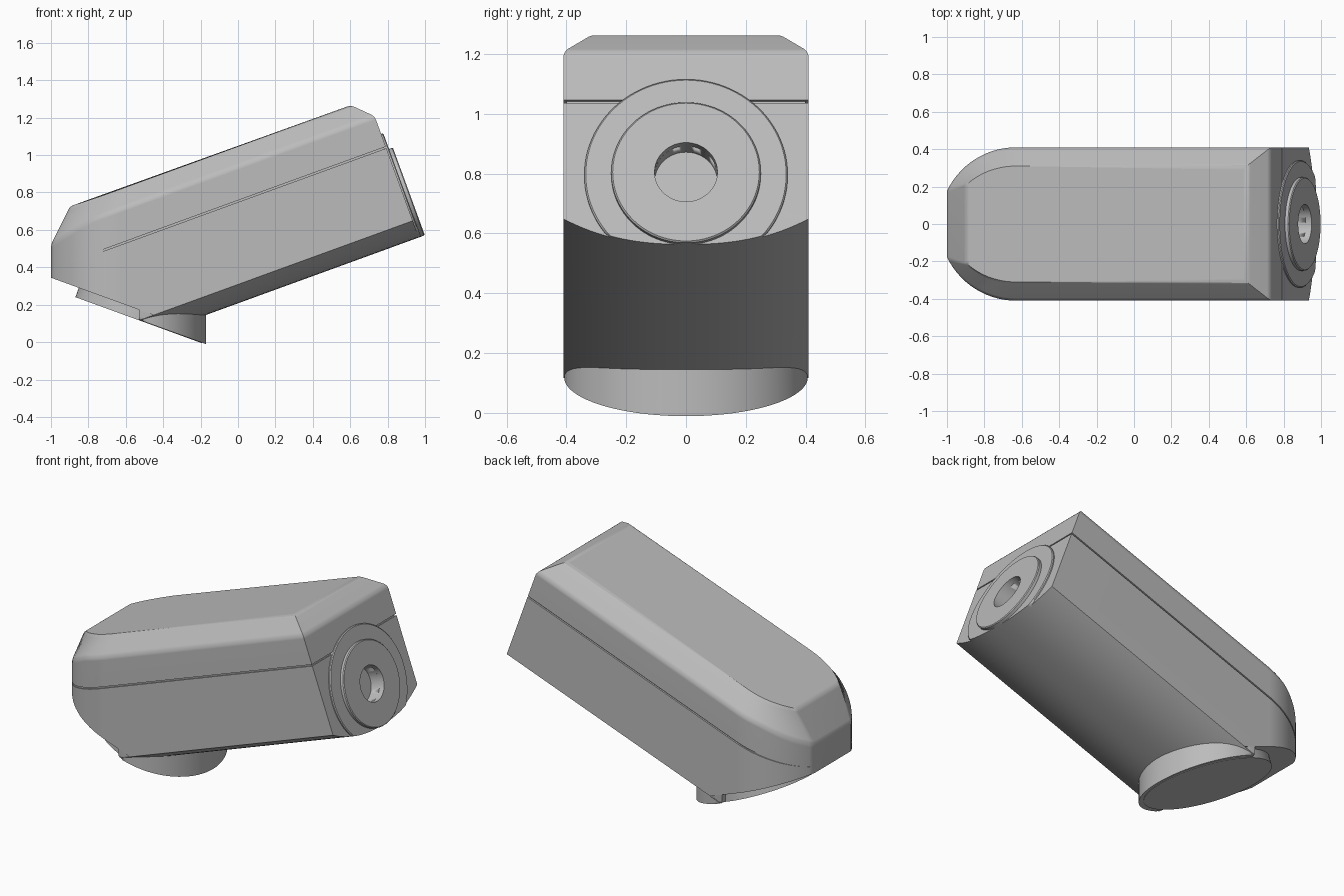
import bpy, bmesh, math
from mathutils import Vector

old = bpy.data.objects.get("Cube")
if old:
    bpy.data.objects.remove(old)

S, C = math.sin(math.radians(20)), math.cos(math.radians(20))
DOWN = Vector((-S, 0, -C))          # direction the lens looks
LENS = Vector((-0.53, 0, 0.12))     # lens centre

grey = bpy.data.materials.new("grey plastic")
grey.use_nodes = True
grey.diffuse_color = (0.5, 0.5, 0.5, 1)
grey.node_tree.nodes["Principled BSDF"].inputs["Base Color"].default_value = (0.5, 0.5, 0.5, 1)


def tilted(u, y, w):
    """Point given along and across the tilted housing."""
    return Vector((u * C - w * S, y, u * S + w * C))


def upright(x, y, w):
    """Point at a plain x, raised to height w of the tilted housing."""
    return Vector((x, y, (w + x * S) / C))


def finish(bm, name, angle=35):
    bmesh.ops.recalc_face_normals(bm, faces=bm.faces)
    mesh = bpy.data.meshes.new(name)
    bm.to_mesh(mesh)
    bm.free()
    mesh.materials.append(grey)
    obj = bpy.data.objects.new(name, mesh)
    bpy.context.collection.objects.link(obj)
    bpy.context.view_layer.objects.active = obj
    for other in bpy.context.selected_objects:
        other.select_set(False)
    obj.select_set(True)
    bpy.ops.object.shade_smooth_by_angle(angle=math.radians(angle))
    return obj


def loft(bm, loops, closed=False):
    """Skin rings of points; cap both ends, or join last to first."""
    rings = [[bm.verts.new(p) for p in loop] for loop in loops]
    pairs = list(zip(rings, rings[1:]))
    if closed:
        pairs.append((rings[-1], rings[0]))
    else:
        bm.faces.new(rings[0])
        bm.faces.new(rings[-1])
    for a, b in pairs:
        for i in range(len(a)):
            j = (i + 1) % len(a)
            bm.faces.new((a[i], a[j], b[j], b[i]))
    return rings


def cut_below(bm, point):
    """Trim away everything past the slanted lens plane and close the cut."""
    geom = bm.verts[:] + bm.edges[:] + bm.faces[:]
    bmesh.ops.bisect_plane(bm, geom=geom, plane_co=point, plane_no=DOWN, clear_outer=True)
    bmesh.ops.holes_fill(bm, edges=[e for e in bm.edges if e.is_boundary], sides=0)


def soften(bm, edges, width):
    bmesh.ops.bevel(bm, geom=edges, offset=width, segments=3, profile=0.5,
                    affect='EDGES', clamp_overlap=False)


def outline(w, tip_w, inset=0.0, top=False):
    """Housing outline: clipped round nose, straight sides, square back end."""
    steps = 14
    rx, ry, nose = (0.36, 0.31, 0.27) if top else (0.41, 0.41, 0.37)
    start = math.acos(nose / rx)
    half = []
    for k in range(steps + 1):
        t = k / steps
        a = start + (math.pi / 2 - start) * t
        half.append(upright(-0.63 - rx * math.cos(a), ry * math.sin(a) - inset * t,
                            tip_w + (w - tip_w) * min(1, 1.5 * t)))
    half.append(tilted((1.0 if top else 1.1) - inset, ry - inset, w))
    return half + [Vector((p.x, -p.y, p.z)) for p in reversed(half)]


# Housing with a fine seam groove and chamfered top
bm = bmesh.new()
rings = loft(bm, [
    outline(0.29, 0.29),
    outline(0.703, 0.703),
    outline(0.703, 0.703, 0.01),
    outline(0.712, 0.712, 0.01),
    outline(0.712, 0.712),
    outline(0.885, 0.83),
    outline(0.984, 0.99, top=True)])
soft = []
for ring in rings[-2:]:
    members = set(ring)
    soft += [e for e in bm.edges if e.verts[0] in members and e.verts[1] in members]
soften(bm, soft, 0.02)
cut_below(bm, LENS - DOWN * 0.05)
housing = finish(bm, "housing")

# Socket in the back end
bm = bmesh.new()
socket_ring = [2 * math.pi * k / 48 for k in range(48)]
loft(bm, [[tilted(u, 0.105 * math.cos(a), 0.444 + 0.105 * math.sin(a)) for a in socket_ring]
          for u in (1.04, 1.2)])
cutter = finish(bm, "socket_cutter")
cutter.hide_render = True
cutter.hide_set(True)
hole = housing.modifiers.new("socket", 'BOOLEAN')
hole.object = cutter
hole.operation = 'DIFFERENCE'
bpy.context.view_layer.objects.active = housing
bpy.ops.object.modifier_apply(modifier=hole.name)
bpy.data.objects.remove(cutter)

weighted = housing.modifiers.new("even shading", 'WEIGHTED_NORMAL')
weighted.keep_sharp = True


# Rounded belly under the housing
def belly_drop(y):
    return 0.29 - 0.095 * (1 - abs(y / 0.41) ** 2.4)


bm = bmesh.new()
ys = [0.41 * math.sin(math.pi / 2 * k / 14) for k in range(-14, 15)]
section = [(y, belly_drop(y)) for y in ys]
loft(bm, [[tilted(u, y, w) for y, w in section] for u in (-0.7, 1.1)])
cut_below(bm, LENS)
finish(bm, "belly")


# Flange and raised collar on the back end
def ring_plate(name, radius, front):
    bm = bmesh.new()
    angles = [2 * math.pi * k / 96 for k in range(96)]

    def circle(u, r):
        pts = []
        for a in angles:
            y, w = r * math.cos(a), 0.444 + r * math.sin(a)
            pts.append(tilted(u, y, max(w, belly_drop(y))))
        return pts
    loft(bm, [circle(1.09, 0.105), circle(front, 0.105), circle(front, radius - 0.005),
              circle(front - 0.005, radius), circle(1.09, radius)], closed=True)
    finish(bm, name)


ring_plate("end_flange", 0.34, 1.112)
ring_plate("end_collar", 0.25, 1.134)

# Half-round lip behind the lens
bm = bmesh.new()
arc = [math.pi * k / 40 - math.pi / 2 for k in range(41)]
base = [Vector((LENS.x + 0.36 * math.cos(a), 0.408 * math.sin(a),
                LENS.z - 0.36 * math.cos(a) * S / C)) for a in arc]
low, high = loft(bm, [base, [p + Vector((0, 0, 0.18)) for p in base]])
members = set(low)
soften(bm, [e for e in bm.edges if e.verts[0] in members and e.verts[1] in members
            and abs(e.verts[0].co.y - e.verts[1].co.y) < 0.1], 0.018)
finish(bm, "lens_lip", 50)

# Flat lens disc
bm = bmesh.new()
along = Vector((C, 0, -S))
disc = [LENS + along * (0.36 * math.cos(a)) + Vector((0, 0.375 * math.sin(a), 0))
        for a in [2 * math.pi * k / 72 for k in range(72)]]
loft(bm, [[p + DOWN * 0.003 for p in disc], [p - DOWN * 0.06 for p in disc]])
finish(bm, "lens_disc")
